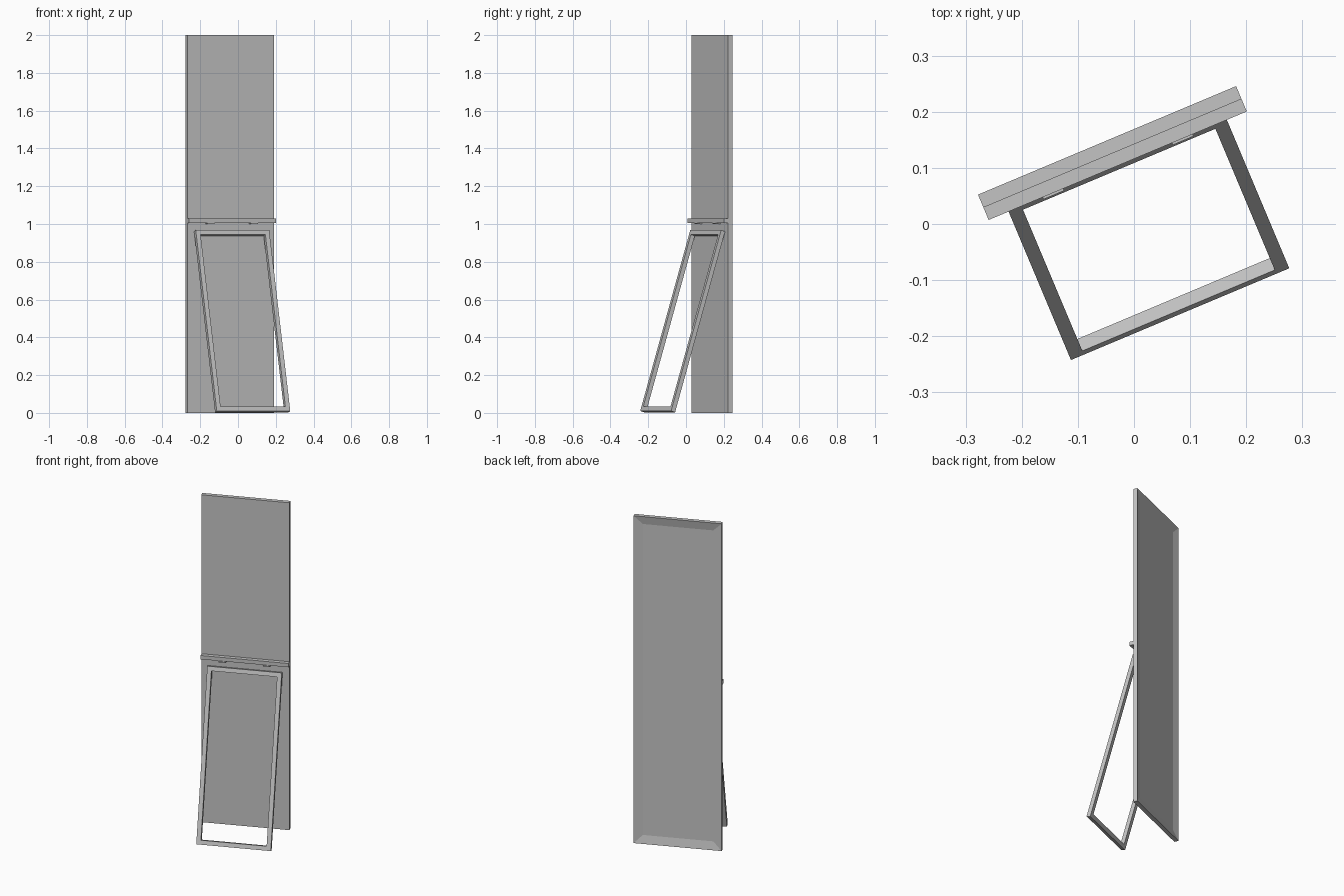
import bpy, bmesh
from math import radians
from mathutils import Matrix, Vector

cube = bpy.data.objects.get("Cube")
if cube:
    bpy.data.objects.remove(cube, do_unlink=True)

grey = bpy.data.materials.new("mid grey")
grey.use_nodes = True
COLOUR = (0.55, 0.55, 0.55, 1)
grey.diffuse_color = COLOUR
grey.node_tree.nodes["Principled BSDF"].inputs["Base Color"].default_value = COLOUR

TURN = Matrix.Rotation(radians(22.8), 4, "Z")


def box(low, high):
    """New bmesh box between two corners."""
    low, high = Vector(low), Vector(high)
    bm = bmesh.new()
    bmesh.ops.create_cube(bm, size=1)
    for v in bm.verts:
        v.co = (low + high) / 2 + v.co * (high - low)
    bm.normal_update()
    return bm


def inset_side(bm, direction, width):
    """Inset the face looking along +y or -y and return it."""
    face = next(f for f in bm.faces if f.normal.y * direction > 0.9)
    bmesh.ops.inset_region(bm, faces=[face], thickness=width, use_even_offset=True)
    return face


def finish(name, bm, matrix=TURN):
    bmesh.ops.recalc_face_normals(bm, faces=bm.faces)
    mesh = bpy.data.meshes.new(name)
    bm.to_mesh(mesh)
    bm.free()
    mesh.materials.append(grey)
    obj = bpy.data.objects.new(name, mesh)
    obj.matrix_world = matrix
    bpy.context.collection.objects.link(obj)
    return obj


LEFT, RIGHT = 0.263, -0.236
MIDDLE = (LEFT + RIGHT) / 2
PANEL_FRONT, PANEL_BACK = 0.131, 0.156

# Tall panel with the mirror glass recessed in its border
panel = box((RIGHT, PANEL_FRONT, 0), (LEFT, PANEL_BACK, 2))
glass = inset_side(panel, 1, 0.05)
bmesh.ops.translate(panel, verts=glass.verts, vec=(0, -0.01, 0))
finish("mirror_panel", panel)

# Cross rail on the panel
finish("cross_rail", box((RIGHT, 0.107, 1.006), (LEFT, PANEL_FRONT, 1.029)))

# Two small hinge plates under the rail
for side, sign in (("right", -1), ("left", 1)):
    x = MIDDLE + sign * 0.125
    finish(side + "_hinge_plate",
           box((x - 0.02, 0.103, 0.999), (x + 0.02, PANEL_FRONT, 1.006)))

# Open rectangular prop, leaning against the panel
prop = box((-0.211, -0.024, 0), (0.211, 0, 1))
holes = [inset_side(prop, d, 0.025) for d in (-1, 1)]
rims = [e for f in holes for e in f.edges]
bmesh.ops.delete(prop, geom=holes, context="FACES_ONLY")
bmesh.ops.bridge_loops(prop, edges=rims)
lean = Matrix.Translation((MIDDLE, -0.157, 0.003)) @ Matrix.Rotation(radians(-16.7), 4, "X")
finish("prop_frame", prop, TURN @ lean)
